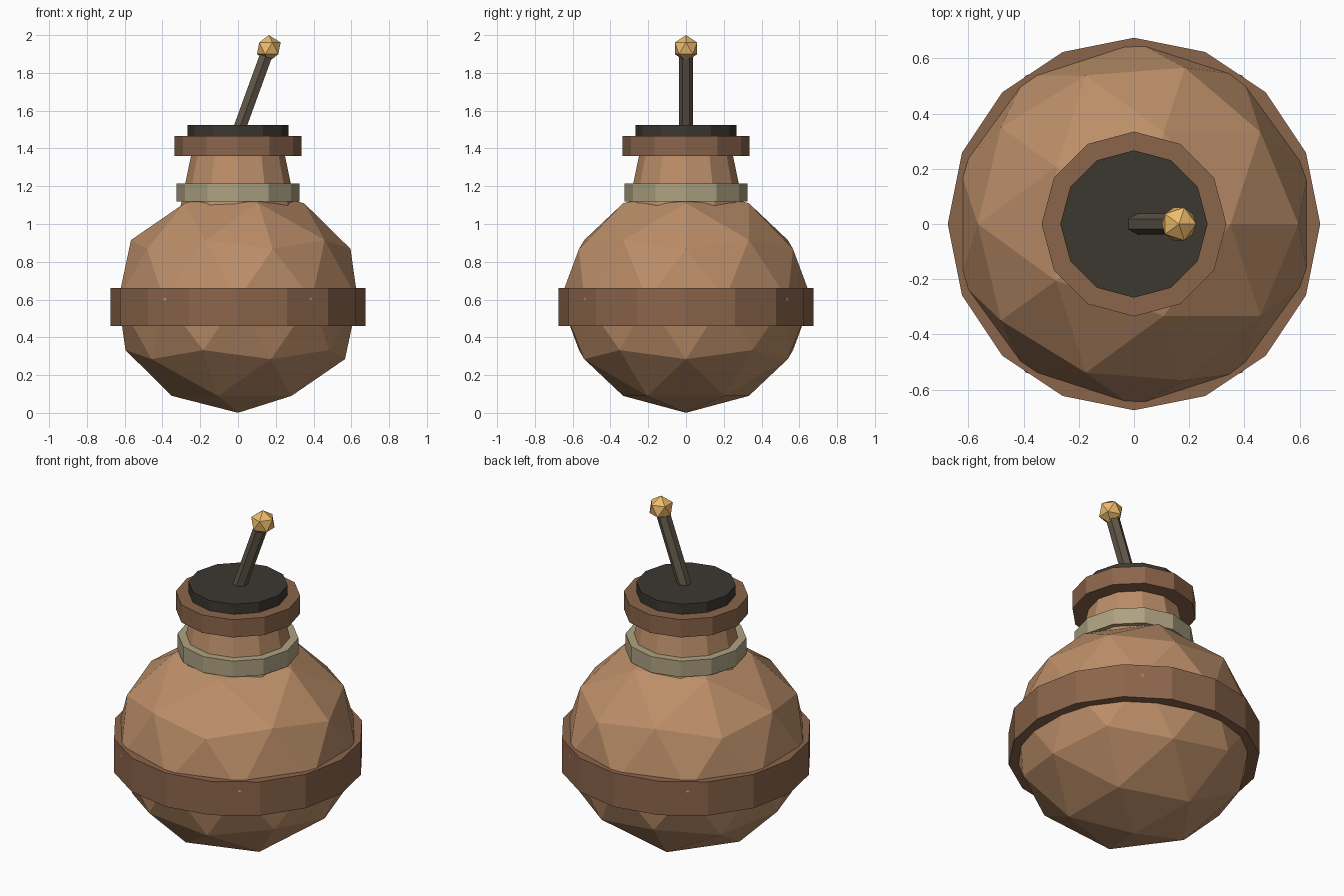
import bpy
from math import radians, sin, cos

if "Cube" in bpy.data.objects:
    bpy.data.objects.remove(bpy.data.objects["Cube"])


def finish(name, colour):
    ob = bpy.context.object
    ob.name = name
    mat = bpy.data.materials.new(name + "_colour")
    mat.diffuse_color = (*colour, 1)
    mat.use_nodes = True
    mat.node_tree.nodes["Principled BSDF"].inputs["Base Color"].default_value = mat.diffuse_color
    ob.data.materials.append(mat)
    return ob


def drum(name, sides, r_low, r_high, z_low, z_high, colour):
    bpy.ops.mesh.primitive_cone_add(vertices=sides, radius1=r_low, radius2=r_high,
                                    depth=z_high - z_low,
                                    location=(0, 0, (z_low + z_high) / 2))
    return finish(name, colour)


CLAY = (0.50, 0.27, 0.14)
DARK_CLAY = (0.26, 0.13, 0.07)

# Faceted round body, slightly squashed; its equator just pokes through the band
bpy.ops.mesh.primitive_ico_sphere_add(subdivisions=2, radius=0.666, location=(0, 0, 0.6))
bpy.context.object.scale.z = 0.9
finish("body", CLAY)

# Rings stacked up the vessel
drum("belly_band", 16, 0.675, 0.675, 0.46, 0.66, DARK_CLAY)
drum("neck", 12, 0.307, 0.245, 1.08, 1.38, CLAY)
drum("neck_cord", 12, 0.325, 0.325, 1.12, 1.215, (0.42, 0.36, 0.22))
drum("lip", 12, 0.335, 0.335, 1.36, 1.465, DARK_CLAY)
drum("stopper", 12, 0.267, 0.267, 1.40, 1.525, (0.045, 0.038, 0.03))

# Tilted fuse, running from inside the stopper to the ember
tilt, length = radians(20), 0.44
end = (0.155, 1.91)
bpy.ops.mesh.primitive_cylinder_add(
    vertices=6, radius=0.038, depth=length, rotation=(0, tilt, 0),
    location=(end[0] - sin(tilt) * length / 2, 0, end[1] - cos(tilt) * length / 2))
finish("fuse", (0.12, 0.095, 0.065))

# Glowing ember at the tip
bpy.ops.mesh.primitive_ico_sphere_add(subdivisions=1, radius=0.07, location=(0.163, 0, 1.93))
finish("ember", (0.85, 0.50, 0.15))
